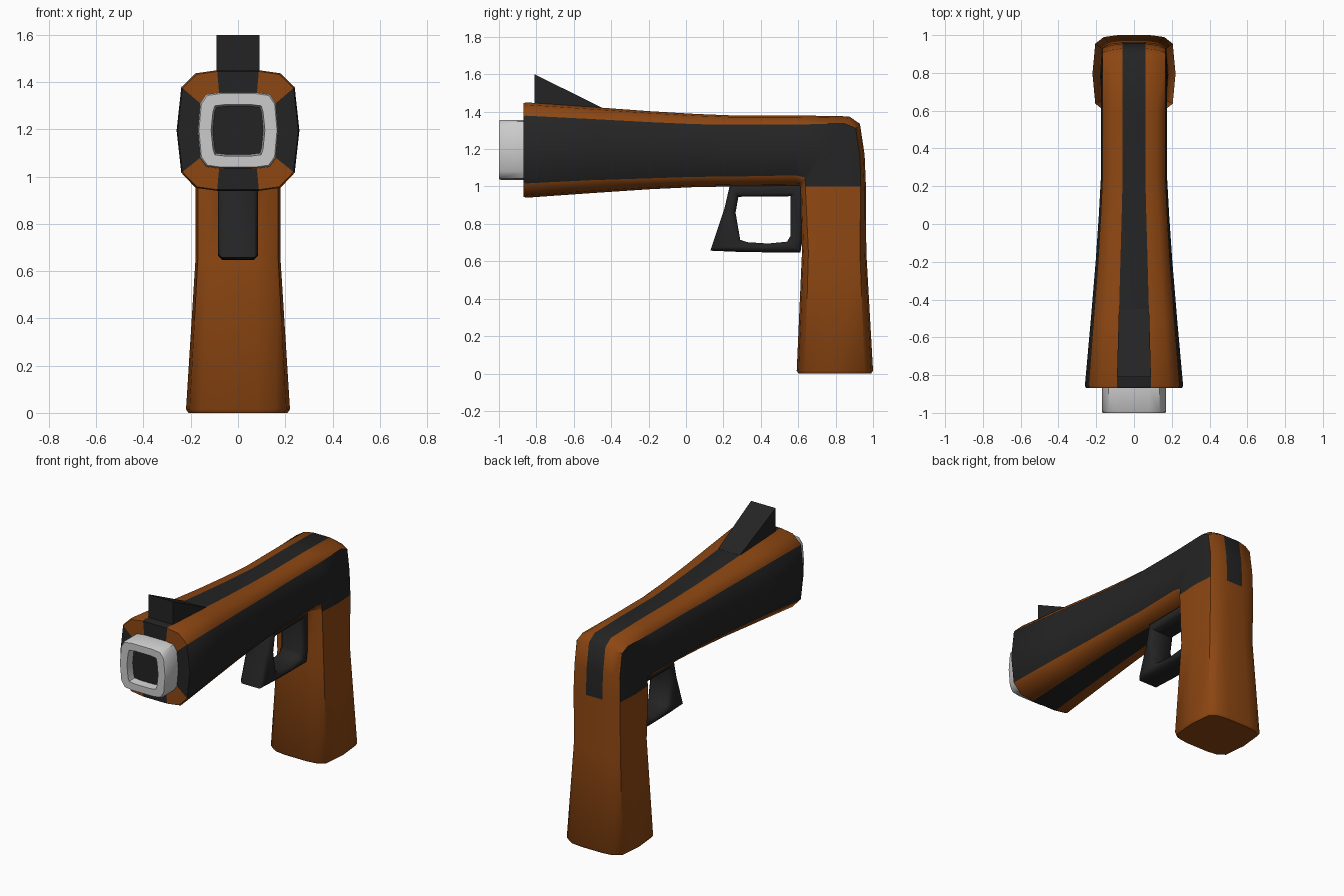
import bpy, bmesh, math

if "Cube" in bpy.data.objects:
    bpy.data.objects.remove(bpy.data.objects["Cube"])


def material(name, rgb):
    m = bpy.data.materials.new(name)
    m.diffuse_color = (*rgb, 1)
    m.use_nodes = True
    m.node_tree.nodes["Principled BSDF"].inputs["Base Color"].default_value = m.diffuse_color
    return m


ORANGE = material("burnt orange", (0.27, 0.063, 0.006))
DARK = material("charcoal", (0.0176, 0.0176, 0.0176))
GREY = material("light grey", (0.6, 0.6, 0.6))


def finish(name, bm, mats, angle):
    bmesh.ops.recalc_face_normals(bm, faces=bm.faces)
    me = bpy.data.meshes.new(name)
    bm.to_mesh(me)
    bm.free()
    for m in mats:
        me.materials.append(m)
    ob = bpy.data.objects.new(name, me)
    bpy.context.collection.objects.link(ob)
    bpy.ops.object.select_all(action='DESELECT')
    ob.select_set(True)
    bpy.context.view_layer.objects.active = ob
    bpy.ops.object.shade_smooth_by_angle(angle=math.radians(angle))
    return ob


def ring(bm, outer, inner, widths, fo=0.14, fi=0.14):
    """14-point chamfered section between an outer and an inner (y, z) point."""
    a, b, c, w = widths
    half = [(a, 0), (b, 0.025), (c, fo), (w, 0.5), (c, 1 - fi), (b, 0.975), (a, 1)]
    pts = half + [(-x, t) for x, t in reversed(half)]
    return [bm.verts.new((x, outer[0] + (inner[0] - outer[0]) * t,
                          outer[1] + (inner[1] - outer[1]) * t)) for x, t in pts]


def skin(bm, r0, r1, pick):
    n = len(r0)
    for i in range(n):
        f = bm.faces.new((r0[i], r0[(i + 1) % n], r1[(i + 1) % n], r1[i]))
        f.material_index = pick(i)


STRIPES = {2, 3, 6, 9, 10, 13}      # side panels, underside and top stripe
stripe = lambda i: 1 if i in STRIPES else 0

# Body: barrel swept back, round the corner and down into the grip
MUZ = (0.08, 0.135, 0.16, 0.17)
REAR = (0.06, 0.12, 0.166, 0.175)
body = [
    ((-0.868, 1.355), (-0.868, 1.035), MUZ, 0.14, 0.14),
    ((-0.868, 1.445), (-0.868, 0.945), (0.088, 0.175, 0.235, 0.255), 0.14, 0.15),
    ((-0.855, 1.45), (-0.855, 0.94), (0.09, 0.18, 0.24, 0.26), 0.14, 0.15),
    ((-0.5, 1.425), (-0.5, 0.965), (0.08, 0.16, 0.213, 0.228), 0.14, 0.15),
    ((-0.2, 1.403), (-0.2, 0.985), (0.072, 0.142, 0.19, 0.203), 0.14, 0.14),
    ((0.05, 1.388), (0.05, 0.997), (0.065, 0.13, 0.175, 0.186), 0.14, 0.14),
    ((0.25, 1.38), (0.25, 1.0), REAR, 0.13, 0.14),
    ((0.6, 1.38), (0.58, 1.003), REAR, 0.13, 0.15),
    ((0.872, 1.375), (0.6, 1.005), REAR, 0.1, 0.12),
    ((0.93, 1.335), (0.604, 1.004), REAR, 0.07, 0.1),
    ((0.955, 1.17), (0.608, 1.002), REAR, 0.07, 0.09),
    ((0.962, 1.0), (0.61, 1.0), (0.06, 0.125, 0.17, 0.18), 0.08, 0.08),
    ((0.964, 0.65), (0.62, 0.65), (0.07, 0.13, 0.17, 0.18), 0.1, 0.1),
    ((1.0, 0.015), (0.592, 0.015), (0.085, 0.16, 0.205, 0.22), 0.11, 0.11),
    ((0.99, 0.0), (0.602, 0.0), (0.08, 0.15, 0.195, 0.21), 0.11, 0.11),
]
bm = bmesh.new()
rings = [ring(bm, *s) for s in body]
for k in range(len(rings) - 1):
    if k < 11:
        # underside stripe stops at the corner
        pick = stripe if k < 8 else (lambda i: 0 if i == 6 else stripe(i))
    else:
        pick = lambda i: 0
    skin(bm, rings[k], rings[k + 1], pick)
bm.faces.new(rings[-1])
finish("body_and_grip", bm, [ORANGE, DARK], 48)

# Muzzle: rounded square collar with a recessed dark bore
bm = bmesh.new()
HOLE = (0.055, 0.098, 0.106, 0.114)
muzzle = [
    (-0.86, 0.16, MUZ), (-0.993, 0.16, MUZ),
    (-1.0, 0.155, (0.078, 0.13, 0.155, 0.165)),
    (-1.0, 0.109, HOLE), (-0.95, 0.102, (0.05, 0.093, 0.1, 0.107)),
]
rings = [ring(bm, (y, 1.196 + h), (y, 1.196 - h), w) for y, h, w in muzzle]
for r0, r1 in zip(rings, rings[1:]):
    skin(bm, r0, r1, lambda i: 0)
bm.faces.new(rings[-1]).material_index = 1
finish("muzzle", bm, [GREY, DARK], 45)

# Trigger guard: closed loop with chamfered edges
outer = [(0.235, 1.01), (0.205, 0.88), (0.13, 0.657), (0.29, 0.65),
         (0.44, 0.648), (0.612, 0.648), (0.622, 0.72), (0.625, 1.01)]
inner = [(0.28, 0.945), (0.265, 0.86), (0.29, 0.715), (0.33, 0.702),
         (0.44, 0.695), (0.54, 0.705), (0.558, 0.735), (0.56, 0.948)]
bm = bmesh.new()
loops = [[bm.verts.new((x, y, z)) for y, z in prof]
         for prof, x in ((outer, -0.085), (outer, 0.085), (inner, 0.085), (inner, -0.085))]
for k in range(4):
    skin(bm, loops[k], loops[(k + 1) % 4], lambda i: 0)
bmesh.ops.recalc_face_normals(bm, faces=bm.faces)
rims = [e for e in bm.edges if abs(e.verts[0].co.x - e.verts[1].co.x) < 1e-5
        and e.calc_face_angle(0) > 1.0]
bmesh.ops.bevel(bm, geom=rims, offset=0.018, segments=1, affect='EDGES')
finish("trigger_guard", bm, [DARK], 48)

# Front sight: wedge sitting on the top stripe
bm = bmesh.new()
wedge = [(-0.81, 1.43, 0.09), (-0.81, 1.6, 0.09), (-0.45, 1.422, 0.08), (-0.45, 1.40, 0.08)]
left, right = ([bm.verts.new((s * w, y, z)) for y, z, w in wedge] for s in (-1, 1))
skin(bm, left, right, lambda i: 0)
bm.faces.new(left)
bm.faces.new(right)
finish("front_sight", bm, [DARK], 20)
